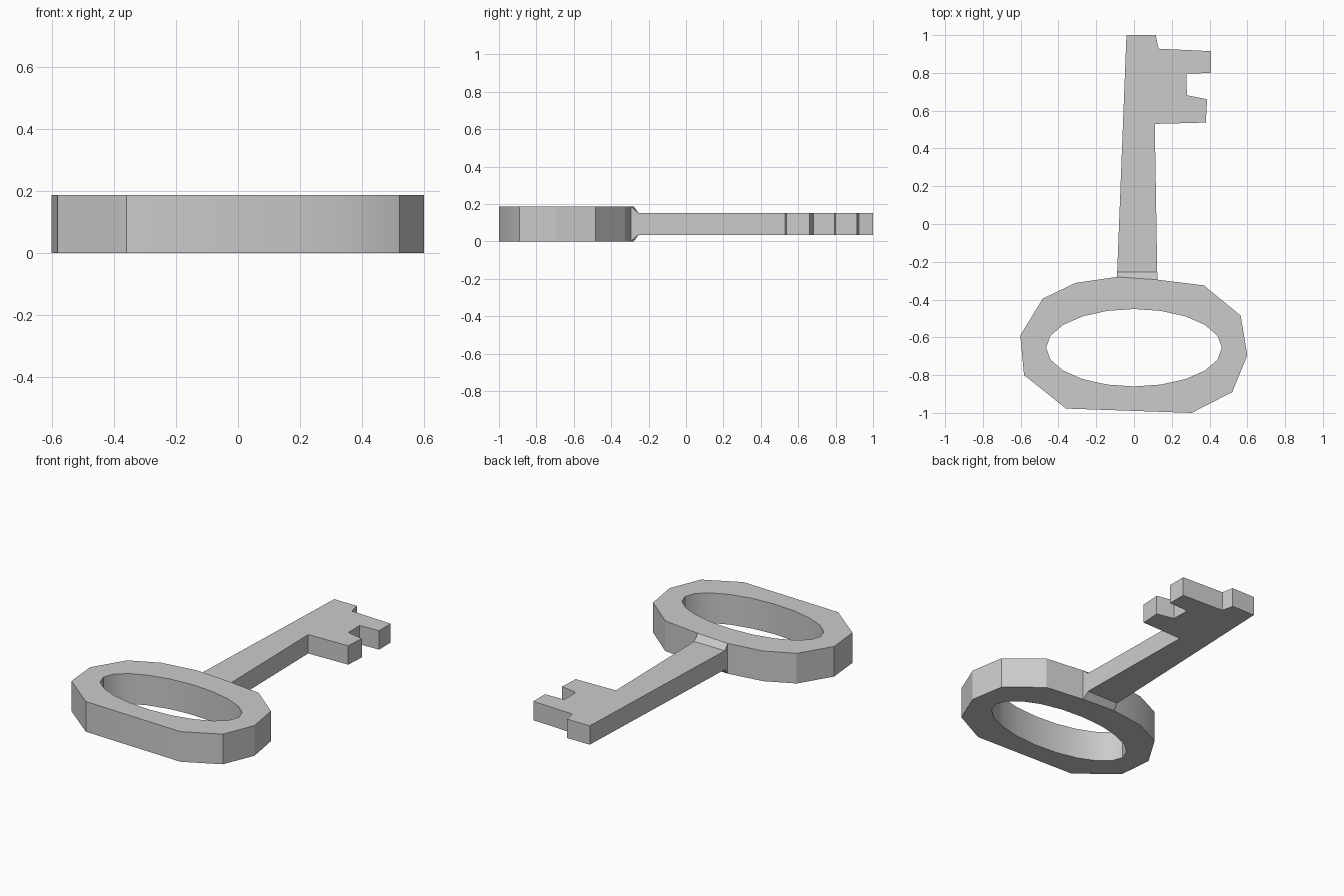
import bpy, bmesh, math

if "Cube" in bpy.data.objects:
    bpy.data.objects.remove(bpy.data.objects["Cube"])

BOW_Z = (0.0, 0.187)      # thick handle ring
BLADE_Z = (0.035, 0.152)  # thinner shank and teeth

# Outer outline of the handle ring, ending at both sides of the neck
bow_outline = [(0.125, -0.295), (0.37, -0.325), (0.565, -0.485), (0.60, -0.695),
               (0.52, -0.89), (0.305, -1.0), (-0.36, -0.977), (-0.582, -0.80),
               (-0.602, -0.59), (-0.483, -0.395), (-0.31, -0.312), (-0.09, -0.28)]
# Shank with the toothed bit, starting just past the neck
blade_outline = [(-0.089, -0.253), (-0.04, 1.0), (0.115, 1.0), (0.13, 0.928),
                 (0.407, 0.915), (0.407, 0.80), (0.277, 0.795), (0.28, 0.682),
                 (0.387, 0.66), (0.38, 0.537), (0.11, 0.53), (0.123, -0.255)]
# Oval finger hole
hole_outline = [(0.465 * math.cos(i * math.tau / 20),
                 -0.655 + 0.205 * math.sin(i * math.tau / 20)) for i in range(20)]

bm = bmesh.new()


def add_verts(points):
    return [bm.verts.new((x, y, 0)) for x, y in points]


def close_loop(verts):
    return [bm.edges.new((v, verts[(i + 1) % len(verts)])) for i, v in enumerate(verts)]


# Flat plan: ring with hole, sloped neck, blade
bow, hole, blade = map(add_verts, (bow_outline, hole_outline, blade_outline))
bmesh.ops.triangle_fill(bm, edges=close_loop(bow) + close_loop(hole), use_beauty=True)
bm.faces.new((bow[0], bow[-1], blade[0], blade[-1]))
bm.faces.new(blade)
bmesh.ops.recalc_face_normals(bm, faces=bm.faces[:])

# Thicken, giving ring and blade their own heights
bottom = bm.verts[:]
result = bmesh.ops.extrude_face_region(bm, geom=bm.faces[:], use_keep_orig=True)
top = [g for g in result["geom"] if isinstance(g, bmesh.types.BMVert)]
for verts, side in ((bottom, 0), (top, 1)):
    for v in verts:
        v.co.z = (BOW_Z if v.co.y < -0.27 else BLADE_Z)[side]
bmesh.ops.recalc_face_normals(bm, faces=bm.faces[:])

mesh = bpy.data.meshes.new("key")
bm.to_mesh(mesh)
bm.free()
key = bpy.data.objects.new("key", mesh)
bpy.context.collection.objects.link(key)
bpy.context.view_layer.objects.active = key
key.select_set(True)
bpy.ops.object.shade_smooth_by_angle(angle=math.radians(30))
